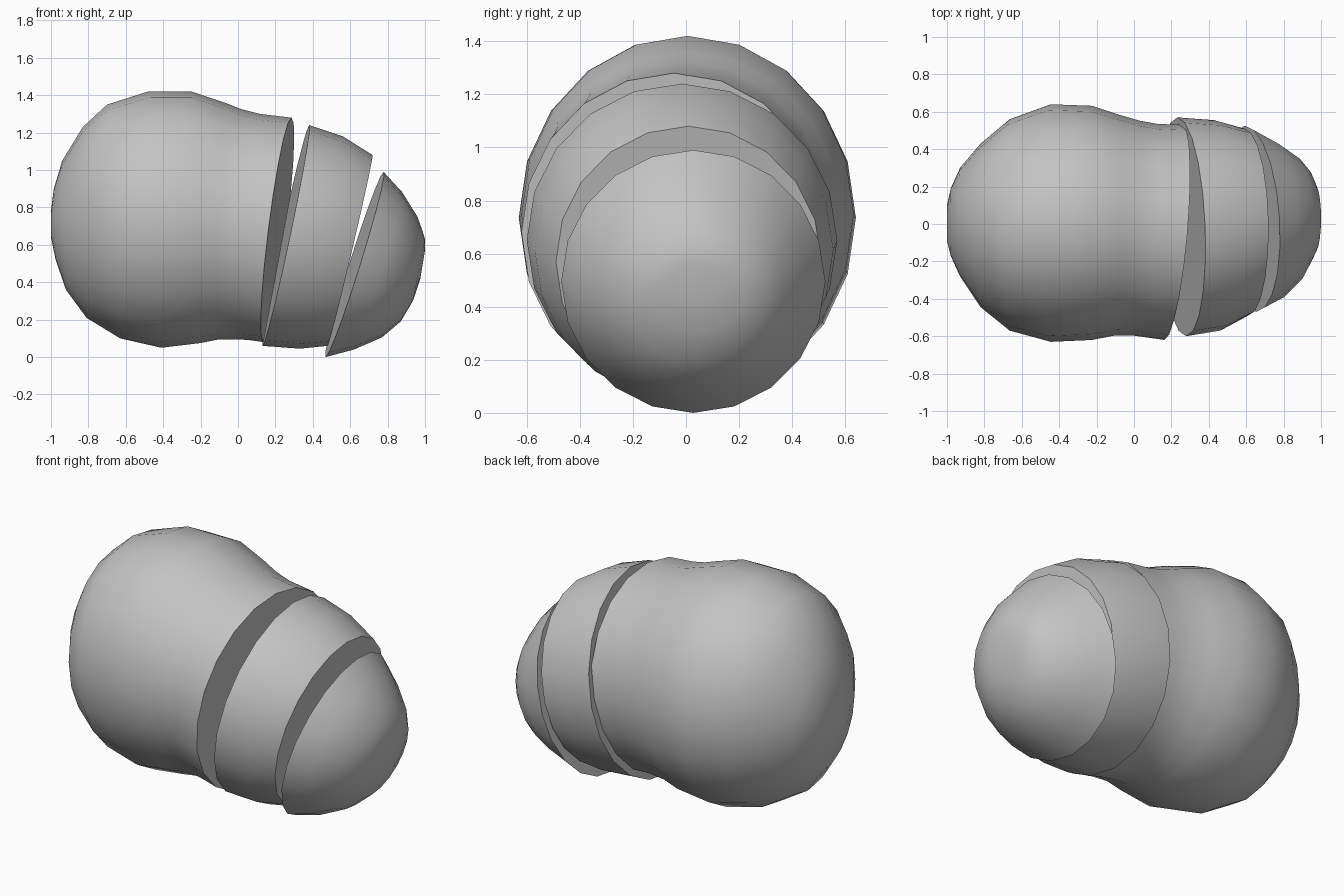
import bpy
import bmesh
import math

cube = bpy.data.objects.get("Cube")
if cube:
    bpy.data.objects.remove(cube)

SIDES = 20

grey = bpy.data.materials.new("plain grey")
grey.use_nodes = True
tone = (0.55, 0.55, 0.55, 1.0)
grey.diffuse_color = tone
grey.node_tree.nodes["Principled BSDF"].inputs["Base Color"].default_value = tone


def loft(name, rings):
    """Skin tilted oval rings: top x, top z, bottom x, bottom z, front y, back y, yaw."""
    bm = bmesh.new()
    loops = []
    for tx, tz, bx, bz, front, back, yaw in rings:
        loop = []
        for i in range(SIDES):
            a = math.tau * i / SIDES
            c = math.cos(a)
            y = (front + back) / 2 + math.sin(a) * (back - front) / 2
            x = (tx + bx) / 2 + c * (tx - bx) / 2 + yaw * y
            z = (tz + bz) / 2 + c * (tz - bz) / 2
            loop.append(bm.verts.new((x, y, z)))
        loops.append(loop)
    for a, b in zip(loops, loops[1:]):
        for i in range(SIDES):
            j = (i + 1) % SIDES
            bm.faces.new((a[i], a[j], b[j], b[i]))
    bm.faces.new(loops[0])
    bm.faces.new(loops[-1])
    bmesh.ops.recalc_face_normals(bm, faces=bm.faces)
    mesh = bpy.data.meshes.new(name)
    bm.to_mesh(mesh)
    bm.free()
    mesh.materials.append(grey)
    obj = bpy.data.objects.new(name, mesh)
    bpy.context.collection.objects.link(obj)
    bpy.ops.object.select_all(action="DESELECT")
    obj.select_set(True)
    bpy.context.view_layer.objects.active = obj
    bpy.ops.object.shade_smooth_by_angle(angle=math.radians(50))
    return obj


# Large rounded lobe with a waist, ending in the first cut
loft("large_piece", [
    (-1.0, 0.78, -1.0, 0.64, -0.09, 0.10, 0),
    (-0.985, 0.90, -0.975, 0.52, -0.17, 0.19, 0),
    (-0.94, 1.05, -0.92, 0.36, -0.28, 0.30, 0),
    (-0.83, 1.23, -0.81, 0.21, -0.445, 0.43, 0),
    (-0.70, 1.35, -0.63, 0.10, -0.57, 0.56, 0),
    (-0.48, 1.42, -0.41, 0.05, -0.63, 0.64, 0),
    (-0.25, 1.42, -0.20, 0.075, -0.62, 0.632, 0),
    (-0.07, 1.36, -0.10, 0.095, -0.595, 0.582, 0.02),
    (0.02, 1.325, 0.0, 0.095, -0.595, 0.552, 0.04),
    (0.12, 1.30, 0.07, 0.09, -0.605, 0.535, 0.06),
    (0.29, 1.28, 0.14, 0.08, -0.62, 0.53, 0.085),
])

# Middle slice, leaning away from the large piece
loft("middle_slice", [
    (0.38, 1.24, 0.13, 0.06, -0.60, 0.57, -0.04),
    (0.56, 1.18, 0.33, 0.045, -0.57, 0.555, -0.03),
    (0.72, 1.08, 0.48, 0.06, -0.49, 0.51, -0.02),
])

# Rounded end piece, leaning further
loft("end_piece", [
    (0.78, 0.99, 0.47, 0.0, -0.47, 0.525, -0.06),
    (0.88, 0.88, 0.62, 0.04, -0.41, 0.45, -0.04),
    (0.96, 0.75, 0.77, 0.105, -0.31, 0.365, -0.02),
    (0.985, 0.68, 0.87, 0.19, -0.22, 0.29, 0),
    (1.0, 0.63, 0.935, 0.30, -0.15, 0.21, 0),
    (1.0, 0.57, 0.975, 0.42, -0.06, 0.10, 0),
])
